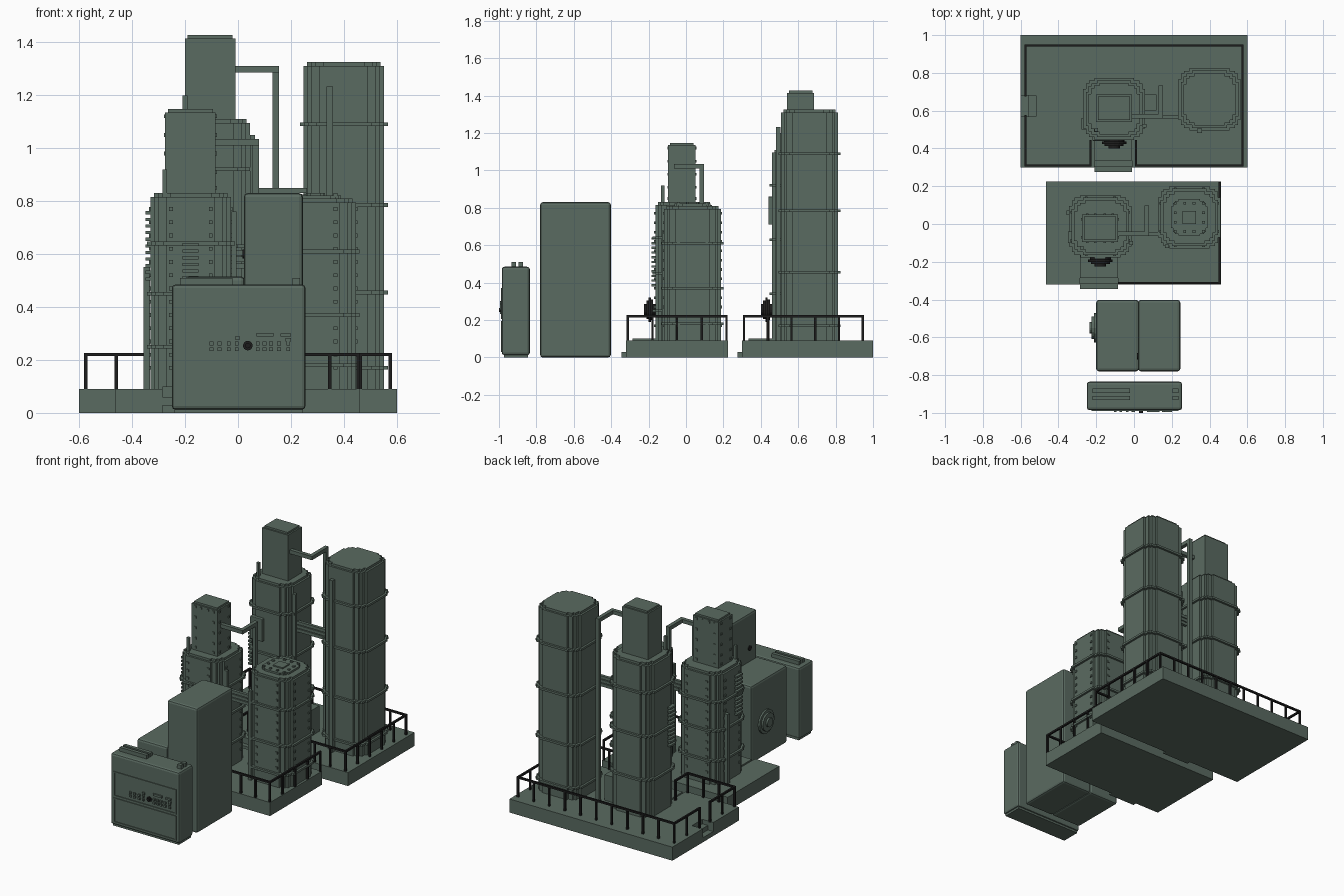
import bpy, bmesh, math
from mathutils import Matrix, Vector

cube = bpy.data.objects.get("Cube")
if cube:
    bpy.data.objects.remove(cube, do_unlink=True)


def material(name, rgb):
    m = bpy.data.materials.new(name)
    m.use_nodes = True
    m.diffuse_color = (*rgb, 1)
    bsdf = m.node_tree.nodes["Principled BSDF"]
    bsdf.inputs["Base Color"].default_value = (*rgb, 1)
    bsdf.inputs["Roughness"].default_value = 0.8
    return m


GREEN = material("grey green paint", (0.102, 0.145, 0.119))
BLACK = material("dark metal", (0.012, 0.012, 0.012))


def finish(name, bm, mat=GREEN, bevel=0):
    bmesh.ops.recalc_face_normals(bm, faces=bm.faces)
    me = bpy.data.meshes.new(name)
    bm.to_mesh(me)
    bm.free()
    me.materials.append(mat)
    ob = bpy.data.objects.new(name, me)
    bpy.context.collection.objects.link(ob)
    if bevel:
        mod = ob.modifiers.new("Edge", "BEVEL")
        mod.width, mod.segments = bevel, 2
    return ob


def boxes(name, bounds, mat=GREEN, bevel=0):
    """One object made of boxes given as (x0, x1, y0, y1, z0, z1)."""
    bm = bmesh.new()
    for x0, x1, y0, y1, z0, z1 in bounds:
        mtx = Matrix.Translation(((x0 + x1) / 2, (y0 + y1) / 2, (z0 + z1) / 2)) @ \
            Matrix.Diagonal((x1 - x0, y1 - y0, z1 - z0, 1))
        bmesh.ops.create_cube(bm, size=1, matrix=mtx)
    return finish(name, bm, mat, bevel)


def prism(bm, pts, z0, z1):
    f = bm.faces.new([bm.verts.new((x, y, z0)) for x, y in pts])
    top = bmesh.ops.extrude_face_region(bm, geom=[f])["geom"]
    bmesh.ops.translate(bm, vec=(0, 0, z1 - z0),
                        verts=[v for v in top if isinstance(v, bmesh.types.BMVert)])


def stepped(cx, cy, w, s=0.015):
    """Square outline of half width w with stair-stepped corners."""
    q = [(w, w - 4 * s), (w - s, w - 4 * s), (w - s, w - 2 * s), (w - 2 * s, w - 2 * s),
         (w - 2 * s, w - s), (w - 4 * s, w - s), (w - 4 * s, w)]
    pts = []
    for k in range(4):
        for x, y in q:
            for _ in range(k):
                x, y = -y, x
            pts.append((cx + x, cy + y))
    return pts


def tank(name, cx, cy, w, top, bands):
    bm = bmesh.new()
    prism(bm, stepped(cx, cy, w), 0.09, top - 0.015)
    prism(bm, stepped(cx, cy, w - 0.013), top - 0.015, top)
    finish(name, bm)
    bm = bmesh.new()
    for z in bands:
        prism(bm, stepped(cx, cy, w + 0.014), z - 0.007, z + 0.007)
    finish(name + "_bands", bm)


def pipe(name, pts, r=0.0125):
    """Square pipe through axis-aligned points."""
    out = []
    for a, b in zip(pts, pts[1:]):
        out.append(tuple(v for p, q in zip(a, b) for v in (min(p, q) - r, max(p, q) + r)))
    return boxes(name, out)


def disc(name, centre, axis, radii, depth, mat=GREEN):
    """Stack of flat discs growing outwards along an axis."""
    bm = bmesh.new()
    axis = Vector(axis)
    rot = axis.to_track_quat('Z', 'Y').to_matrix().to_4x4()
    for i, r in enumerate(radii):
        pos = Vector(centre) + axis * depth * (i + 0.5)
        bmesh.ops.create_cone(bm, cap_ends=True, segments=16, radius1=r, radius2=r,
                              depth=depth, matrix=Matrix.Translation(pos) @ rot)
    return finish(name, bm, mat)


def railing(name, runs, top=0.22, spacing=0.118):
    """Posts and a top rail along each run of plan points."""
    out, r = [], 0.006
    for run in runs:
        for (ax, ay), (bx, by) in zip(run, run[1:]):
            out.append((min(ax, bx) - r, max(ax, bx) + r, min(ay, by) - r, max(ay, by) + r,
                        top - r, top + r))
            n = max(1, round(math.hypot(bx - ax, by - ay) / spacing))
            for i in range(n + 1):
                x, y = ax + (bx - ax) * i / n, ay + (by - ay) * i / n
                out.append((x - r, x + r, y - r, y + r, 0.085, top))
    boxes(name, out, BLACK)


# Platforms with stair notches
bm = bmesh.new()
prism(bm, [(-.6, .3), (-.21, .3), (-.21, .335), (-.01, .335), (-.01, .3), (.6, .3), (.6, 1),
           (-.6, 1), (-.6, .68), (-.52, .68), (-.52, .57), (-.6, .57)], 0, 0.09)
finish("rear_platform", bm)
bm = bmesh.new()
prism(bm, [(-.465, -.32), (-.285, -.32), (-.285, -.285), (-.085, -.285), (-.085, -.32),
           (.46, -.32), (.46, .225), (-.465, .225)], 0, 0.09)
finish("front_platform", bm)
boxes("rear_steps", [(-.21, -.01, .275, .305, 0, .03), (-.21, -.01, .305, .335, 0, .06),
                     (-.21, -.01, .335, .46, .088, .1)])
boxes("side_steps", [(-.6, -.56, .57, .68, 0, .03), (-.56, -.52, .57, .68, 0, .06)])
boxes("front_steps", [(-.285, -.085, -.345, -.315, 0, .03), (-.285, -.085, -.315, -.285, 0, .06),
                      (-.285, -.085, -.285, -.16, .088, .1)])

# Railings
railing("rear_railing", [
    [(-.23, .44), (-.23, .31), (-.575, .31), (-.575, .57)],
    [(-.575, .68), (-.575, .945), (.575, .945), (.575, .31), (.01, .31), (.01, .44)]])
railing("front_railing", [[(-.08, -.312), (.453, -.312), (.453, .217)]])

# Towers and tanks
tank("rear_tower", -.105, .61, .15, 1.11, (.92, .63, .34))
tank("rear_tank", .4, .66, .152, 1.325, (1.09, .785, .455, .17))
tank("front_tower", -.178, -.012, .152, .83, (.64, .45, .25))
tank("front_tank", .293, .035, .152, .81, (.61, .37, .18))
boxes("rear_tower_head", [(-.2, -.01, .54, .685, 1.1, 1.415), (-.19, -.02, .55, .675, 1.4, 1.427)])
boxes("front_tower_head", [(-.275, -.085, -.095, .05, .82, 1.135),
                           (-.265, -.095, -.085, .04, 1.13, 1.147)])
bm = bmesh.new()
prism(bm, stepped(.293, .035, .097, .01), .805, .822)
finish("front_tank_lid", bm)
boxes("front_tank_hatch", [(.257, .329, 0, .07, .82, .83)])

# Rivets
r = 0.007
rivets = []
for i in range(13):
    z = .17 + i * .05
    for s in (-.075, .075):
        for cx, cy in ((.293, .035), (-.178, -.012)):
            rivets += [(cx + s - r, cx + s + r, cy - .158, cy + .158, z - r, z + r),
                       (cx - .158, cx + .158, cy + s - r, cy + s + r, z - r, z + r)]
for z in (.85, .91, .98, 1.05, 1.12):
    for x in (-.247, -.205, -.155, -.113):
        if z > 1.1 or x in (-.247, -.113):
            rivets.append((x - r, x + r, -.1, .055, z - r, z + r))
    for y in (-.07, .025):
        rivets.append((-.28, -.08, y - r, y + r, z - r, z + r))
for i in range(4):
    for j in range(4):
        if i in (0, 3) or j in (0, 3):
            x, y = .293 + (i - 1.5) * .05, .035 + (j - 1.5) * .05
            rivets.append((x - r, x + r, y - r, y + r, .815, .83))
boxes("rivets", rivets)

# Pipework
pipe("rear_top_pipe", [(-.02, .57, 1.298), (.142, .57, 1.298), (.142, .72, 1.298), (.142, .72, .09)])
pipe("front_top_pipe", [(-.09, -.052, 1.022), (.067, -.052, 1.022), (.067, .085, 1.022),
                        (.067, .085, .09)])
for i in range(3):
    pipe(f"rear_link_pipe_{i}", [(.04, .568, .79 + i * .025), (.25, .568, .79 + i * .025)], .01)
    pipe(f"front_link_pipe_{i}", [(-.03, -.052, .555 + i * .025), (.15, -.052, .555 + i * .025)], .01)
pipe("rear_tank_riser", [(.347, .493, .1), (.347, .493, 1.22)])
pipe("front_tank_riser", [(.175, -.118, .1), (.175, -.118, .67)], .01)
pipe("rear_tower_riser", [(.055, .52, .55), (.055, .52, 1.04)], .01)
pipe("front_tower_riser", [(-.015, -.1, .4), (-.015, -.1, .75)], .01)
pipe("front_tower_side_pipe", [(-.345, .06, .1), (-.345, .06, .54)], .012)
pipe("rear_vent", [(-.2, .5, 1.08), (-.2, .5, 1.19)], .009)
pipe("front_vent", [(-.277, -.125, .8), (-.277, -.125, .91)], .009)
boxes("rear_side_box", [(.04, .12, .6, .685, .09, .26)])
boxes("rear_tower_panel", [(-.22, -.13, .44, .47, .71, .86)], bevel=.004)

# Slatted vents
slats = []
for i in range(11):
    z = .5 + i * .025
    slats += [(-.278, -.25, .5, .56, z, z + .012), (-.35, -.325, -.1, -.04, z, z + .012),
              (-.21, -.15, -.185, -.16, z - .12, z - .108)]
boxes("vent_slats", slats)

# Valve wheels by the doors
for name, x, y in (("rear_wheel", -.105, .46), ("front_wheel", -.178, -.164)):
    disc(name, (x, y, .255), (0, -1, 0), (.03, .055, .065, .05, .03), .012, BLACK)

# Generator block
boxes("generator_low", [(-.2, .025, -.78, -.402, 0, .515)], bevel=.014)
boxes("generator_high", [(.022, .245, -.78, -.402, 0, .83)], bevel=.014)
disc("generator_fan", (-.2, -.55, .23), (-1, 0, 0), (.078, .06, .03), .012)
disc("generator_port", (.025, -.7, .6), (-1, 0, 0), (.017,), .008, BLACK)

# Control cabinet
boxes("cabinet", [(-.25, .255, -.985, -.835, .012, .485)], bevel=.014)
boxes("cabinet_base", [(-.24, .245, -.972, -.845, 0, .02)])
boxes("cabinet_vents", [(-.22, -.02, -.895, -.872, .48, .51), (-.22, -.02, -.933, -.91, .48, .51),
                        (.205, .235, -.895, -.872, .48, .51), (.205, .235, -.933, -.91, .48, .51)])
frames = []
for z0, z1 in ((.03, .195), (.205, .37)):
    frames += [(-.225, .235, -.99, -.98, z0, z0 + .008), (-.225, .235, -.99, -.98, z1 - .008, z1),
               (-.225, -.217, -.99, -.98, z0, z1), (.227, .235, -.99, -.98, z0, z1)]
boxes("cabinet_frames", frames)

# Cabinet controls
keys = [(x - .007, x + .007, -.995, -.98, z - .007, z + .007)
        for x in (-.1, -.07, -.035, -.005, .075, .1, .125, .155, .19) for z in (.24, .262)]
keys += [(-.01, .005, -.995, -.98, .275, .29), (.07, .135, -.995, -.98, .288, .302),
         (.16, .2, -.995, -.98, .288, .3), (.18, .2, -.995, -.98, .27, .282)]
boxes("cabinet_buttons", keys)
disc("cabinet_dial", (.037, -.982, .254), (0, -1, 0), (.018, .01), .009, BLACK)
